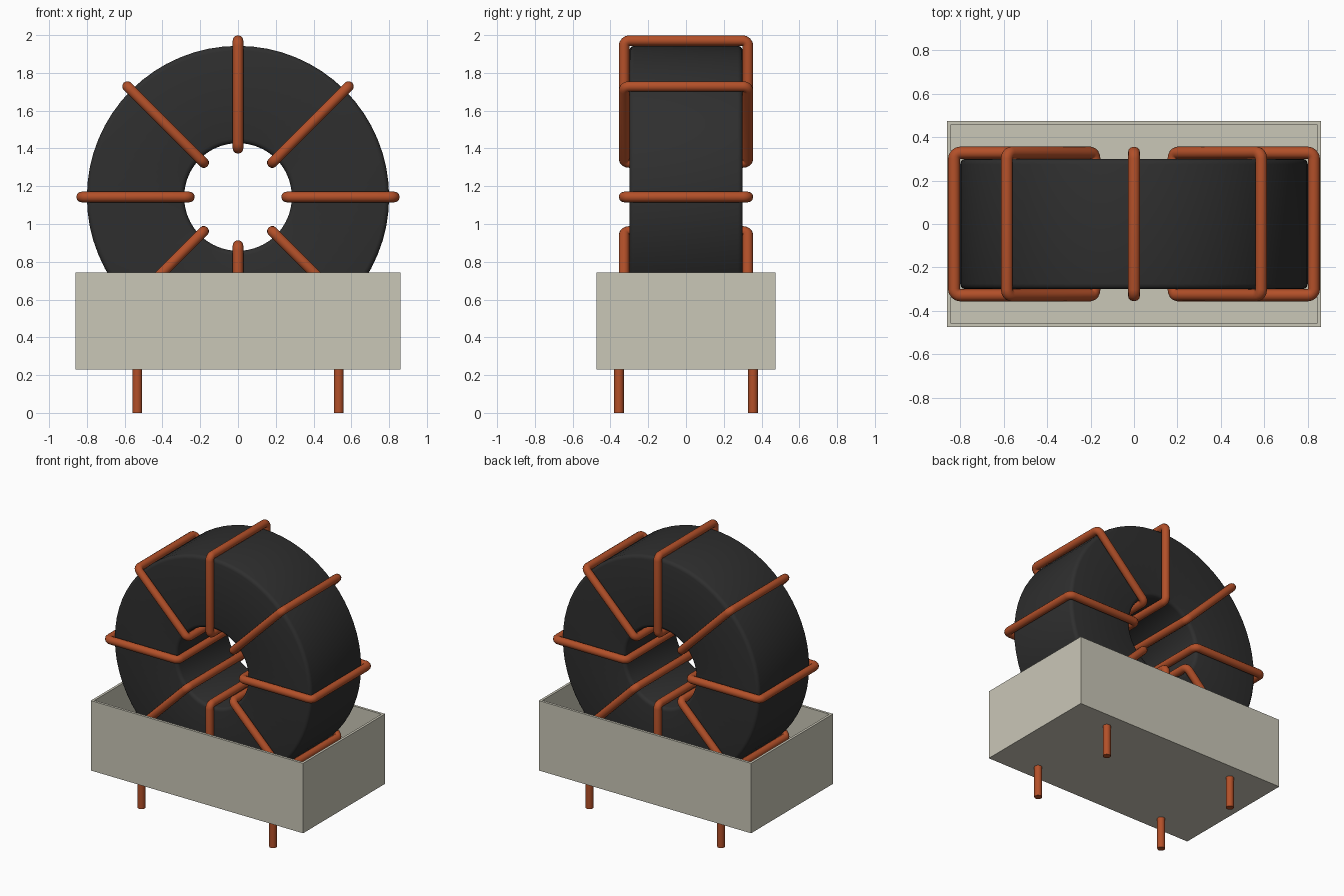
import bpy, bmesh
from math import pi, sin, cos, radians
from mathutils import Vector, Matrix

cube = bpy.data.objects.get("Cube")
if cube:
    bpy.data.objects.remove(cube, do_unlink=True)

CORE_Z = 1.143
CORE_OUT, CORE_IN, CORE_HALF = 0.80, 0.285, 0.30
WIRE_R = 0.028
CASE_X, CASE_Y, CASE_LOW, CASE_TOP, WALL = 0.86, 0.475, 0.23, 0.742, 0.018


def material(name, rgb):
    mat = bpy.data.materials.new(name)
    mat.use_nodes = True
    mat.diffuse_color = (*rgb, 1)
    mat.node_tree.nodes["Principled BSDF"].inputs["Base Color"].default_value = (*rgb, 1)
    return mat


copper = material("copper", (0.45, 0.08, 0.022))
ferrite = material("dark ferrite", (0.028, 0.028, 0.028))
plastic = material("beige plastic", (0.59, 0.57, 0.475))


def mesh_object(name, bm, mat):
    bmesh.ops.recalc_face_normals(bm, faces=bm.faces)
    mesh = bpy.data.meshes.new(name)
    bm.to_mesh(mesh)
    bm.free()
    obj = bpy.data.objects.new(name, mesh)
    bpy.context.collection.objects.link(obj)
    mesh.materials.append(mat)
    return obj


def select(obj):
    bpy.ops.object.select_all(action="DESELECT")
    obj.select_set(True)
    bpy.context.view_layer.objects.active = obj


def smooth(obj, angle=40):
    select(obj)
    bpy.ops.object.shade_smooth_by_angle(angle=radians(angle))


# Ring core: a rectangle turned about the y axis, with rounded rims
bm = bmesh.new()
corners = [bm.verts.new((r, y, 0)) for r, y in (
    (CORE_IN, -CORE_HALF), (CORE_OUT, -CORE_HALF),
    (CORE_OUT, CORE_HALF), (CORE_IN, CORE_HALF))]
edges = [bm.edges.new((corners[i], corners[(i + 1) % 4])) for i in range(4)]
bmesh.ops.spin(bm, geom=corners + edges, cent=(0, 0, 0), axis=(0, 1, 0),
               angle=2 * pi, steps=64, use_merge=True)
bmesh.ops.remove_doubles(bm, verts=bm.verts, dist=0.0001)
rims = [e for e in bm.edges if len(e.link_faces) == 2 and e.calc_face_angle() > 1]
bmesh.ops.bevel(bm, geom=rims, offset=0.025, segments=3, profile=0.5, affect="EDGES")
core = mesh_object("ring_core", bm, ferrite)
core.location.z = CORE_Z
smooth(core)


# Wire turns: rounded rectangular loops spaced around the core
def wire_turn(name, angle):
    inner, outer, half = CORE_IN - WIRE_R, CORE_OUT + WIRE_R, CORE_HALF + WIRE_R
    bend = WIRE_R
    quarter_turns = ((outer, half, 1, 1), (inner, half, -1, 1),
                     (inner, -half, -1, -1), (outer, -half, 1, -1))
    path = []
    for q, (r, y, sr, sy) in enumerate(quarter_turns):
        for k in range(5):
            a = (q + k / 4) * pi / 2
            path.append((r - sr * bend + bend * cos(a), y - sy * bend + bend * sin(a), 0))
    curve = bpy.data.curves.new(name, "CURVE")
    curve.dimensions = "3D"
    curve.bevel_depth = WIRE_R
    curve.bevel_resolution = 4
    spline = curve.splines.new("POLY")
    spline.points.add(len(path) - 1)
    for point, co in zip(spline.points, path):
        point.co = (*co, 1)
    spline.use_cyclic_u = True
    curve.materials.append(copper)
    obj = bpy.data.objects.new(name, curve)
    bpy.context.collection.objects.link(obj)
    obj.location.z = CORE_Z
    obj.rotation_euler.y = angle
    select(obj)
    bpy.ops.object.convert(target="MESH")
    smooth(bpy.context.view_layer.objects.active, 50)


for i in range(8):
    wire_turn(f"wire_turn_{i + 1}", i * pi / 4)

# Open-topped case: a box whose top is inset and pushed down to the floor
bm = bmesh.new()
height = CASE_TOP - CASE_LOW
bmesh.ops.create_cube(bm, size=1, matrix=Matrix.Translation((0, 0, CASE_LOW + height / 2))
                      @ Matrix.Diagonal((2 * CASE_X, 2 * CASE_Y, height, 1)))
top = max(bm.faces, key=lambda f: f.calc_center_median().z)
bmesh.ops.inset_region(bm, faces=[top], thickness=WALL, use_even_offset=True)
floor = bmesh.ops.extrude_discrete_faces(bm, faces=[top])["faces"][0]
bmesh.ops.translate(bm, verts=floor.verts, vec=Vector((0, 0, WALL - height)))
mesh_object("case", bm, plastic)

# Four terminal pins under the case
for x, side in ((-0.533, "right"), (0.533, "left")):
    for y, end in ((-0.355, "front"), (0.355, "back")):
        bm = bmesh.new()
        length = CASE_LOW + WALL / 2
        bmesh.ops.create_cone(bm, cap_ends=True, segments=20, radius1=0.026, radius2=0.026,
                              depth=length, matrix=Matrix.Translation((x, y, length / 2)))
        smooth(mesh_object(f"pin_{end}_{side}", bm, copper))
